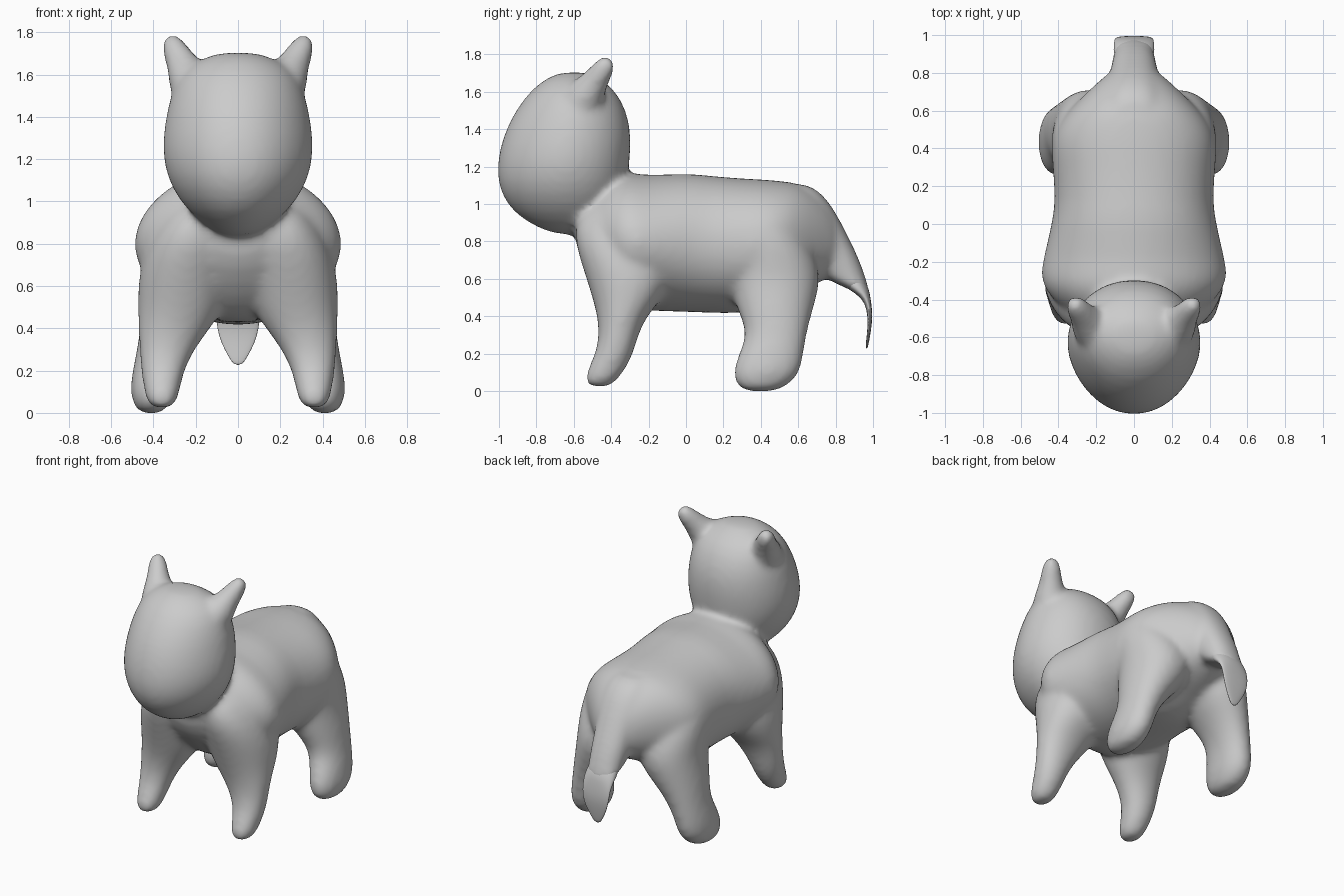
import bpy, bmesh, math
from mathutils import Vector

N = 24


def loft(bm, rings):
    """Skin a list of (center, u, v, exponent, front_taper) superellipse rings with closed ends."""
    loops = []
    for c, u, v, e, taper in rings:
        loop = []
        for i in range(N):
            a = 2 * math.pi * i / N
            ca, sa = math.cos(a), math.sin(a)
            p = math.copysign(abs(ca) ** (2 / e), ca)
            q = math.copysign(abs(sa) ** (2 / e), sa)
            p *= 1 - taper * max(0, -q)
            loop.append(bm.verts.new(Vector(c) + Vector(u) * p + Vector(v) * q))
        loops.append(loop)
    for a, b in zip(loops, loops[1:]):
        for i in range(N):
            j = (i + 1) % N
            bm.faces.new((a[i], a[j], b[j], b[i]))
    bm.faces.new(loops[0])
    bm.faces.new(loops[-1])


def level(z, x0, x1, y0, y1, e=2.1, taper=0):
    """Horizontal ring filling an x/y box at height z."""
    return (((x0 + x1) / 2, (y0 + y1) / 2, z), ((x1 - x0) / 2, 0, 0),
            (0, (y1 - y0) / 2, 0), e, taper)


def finish(name, bm):
    bmesh.ops.recalc_face_normals(bm, faces=bm.faces)
    me = bpy.data.meshes.new(name)
    bm.to_mesh(me)
    bm.free()
    for p in me.polygons:
        p.use_smooth = True
    ob = bpy.data.objects.new(name, me)
    bpy.context.collection.objects.link(ob)
    ob.modifiers.new("round", 'SUBSURF').levels = 1
    ob.modifiers["round"].render_levels = 1
    return ob


skin = bmesh.new()

# trunk: y, bottom, top, half width
trunk = [(-.6, .76, .98, .16), (-.5, .6, 1.07, .31), (-.4, .49, 1.15, .44),
         (-.3, .435, 1.175, .505), (-.2, .425, 1.155, .49), (0, .42, 1.17, .44), (.12, .415, 1.155, .42),
         (.3, .41, 1.14, .435), (.42, .44, 1.135, .445), (.52, .49, 1.125, .41), (.6, .52, 1.115, .35),
         (.7, .57, 1.06, .25), (.78, .62, .98, .16), (.82, .66, .9, .11)]
loft(skin, [((0, y, (b + t) / 2), (w, 0, 0), (0, 0, (t - b) / 2), 1.9 if y < 0 else 2.1, 0)
            for y, b, t, w in trunk])

# head: z, front, back, half width
head = [(.83, -.70, -.5, .07), (.91, -.87, -.4, .19), (1.0, -.965, -.35, .28),
        (1.12, -1.015, -.31, .345), (1.25, -1.01, -.295, .365), (1.38, -.975, -.29, .35),
        (1.5, -.915, -.315, .325), (1.62, -.825, -.38, .275), (1.69, -.72, -.49, .15),
        (1.705, -.65, -.54, .06)]
loft(skin, [level(z, -w, w, f, b, 2.1, .15) for z, f, b, w in head])

# legs: z, inner x, outer x, front y, back y
front_leg = [(.02, .32, .40, -.515, -.41), (.05, .29, .43, -.54, -.38),
             (.1, .275, .445, -.535, -.33), (.2, .255, .46, -.485, -.28),
             (.3, .205, .468, -.465, -.255), (.4, .13, .472, -.475, -.21),
             (.5, .06, .475, -.502, -.12), (.65, .02, .475, -.55, -.05),
             (.8, .0, .43, -.6, -.08), (.92, .02, .36, -.59, -.1), (1.02, .05, .28, -.5, -.15)]
hind_leg = [(-.005, .36, .46, .32, .47), (.03, .33, .493, .265, .55),
            (.1, .30, .513, .245, .615), (.2, .285, .5, .28, .63),
            (.3, .245, .478, .325, .645), (.4, .17, .465, .29, .67),
            (.5, .07, .45, .25, .7), (.62, .01, .43, .22, .725),
            (.75, .01, .44, .2, .68), (.9, .02, .43, .2, .59), (1.02, .05, .33, .25, .5)]
# ears: distance along the axis, radius
ear = [(-.05, .125), (.04, .105), (.11, .08), (.19, .064), (.255, .054), (.292, .03)]
for s in (-1, 1):
    for leg in (front_leg, hind_leg):
        loft(skin, [level(z, s * a, s * b, f, k) for z, a, b, f, k in leg])
    base = Vector((s * .215, -.555, 1.555))
    axis = Vector((s * .108, .14, .21)).normalized()
    u = axis.orthogonal().normalized()
    v = axis.cross(u)
    loft(skin, [(base + axis * d, u * r, v * r, 2, 0) for d, r in ear])

# tail: broad at the rump, thinning to a flat hanging tip
tail_levels = [(1.11, .53, .63, .08), (1.075, .46, .71, .13), (1.0, .45, .775, .16),
               (.9, .5, .832, .155), (.8, .55, .882, .14), (.7, .66, .93, .128),
               (.6, .735, .964, .115), (.565, .83, .973, .11), (.52, .915, .983, .108),
               (.47, .958, .991, .104), (.4, .972, .998, .1), (.33, .97, .99, .08),
               (.27, .963, .98, .047), (.225, .96, .97, .02)]
loft(skin, [level(z, -w, w, f, b, 2.3) for z, f, b, w in tail_levels[:9]])

# fuse all lofts into one soft skin
body = finish("animal_body", skin)
rm = body.modifiers.new("fuse", 'REMESH')
rm.mode = 'VOXEL'
rm.voxel_size = .018
rm.use_smooth_shade = True
sm = body.modifiers.new("soften", 'SMOOTH')
sm.factor = .5
sm.iterations = 14

# thin tail tip, emerging from inside the fused tail root
tail = bmesh.new()
loft(tail, [level(.65, -.08, .08, .8, .92)] +
     [level(z, -w, w, f, b, 2.3) for z, f, b, w in tail_levels[7:]])
finish("tail_tip", tail)
